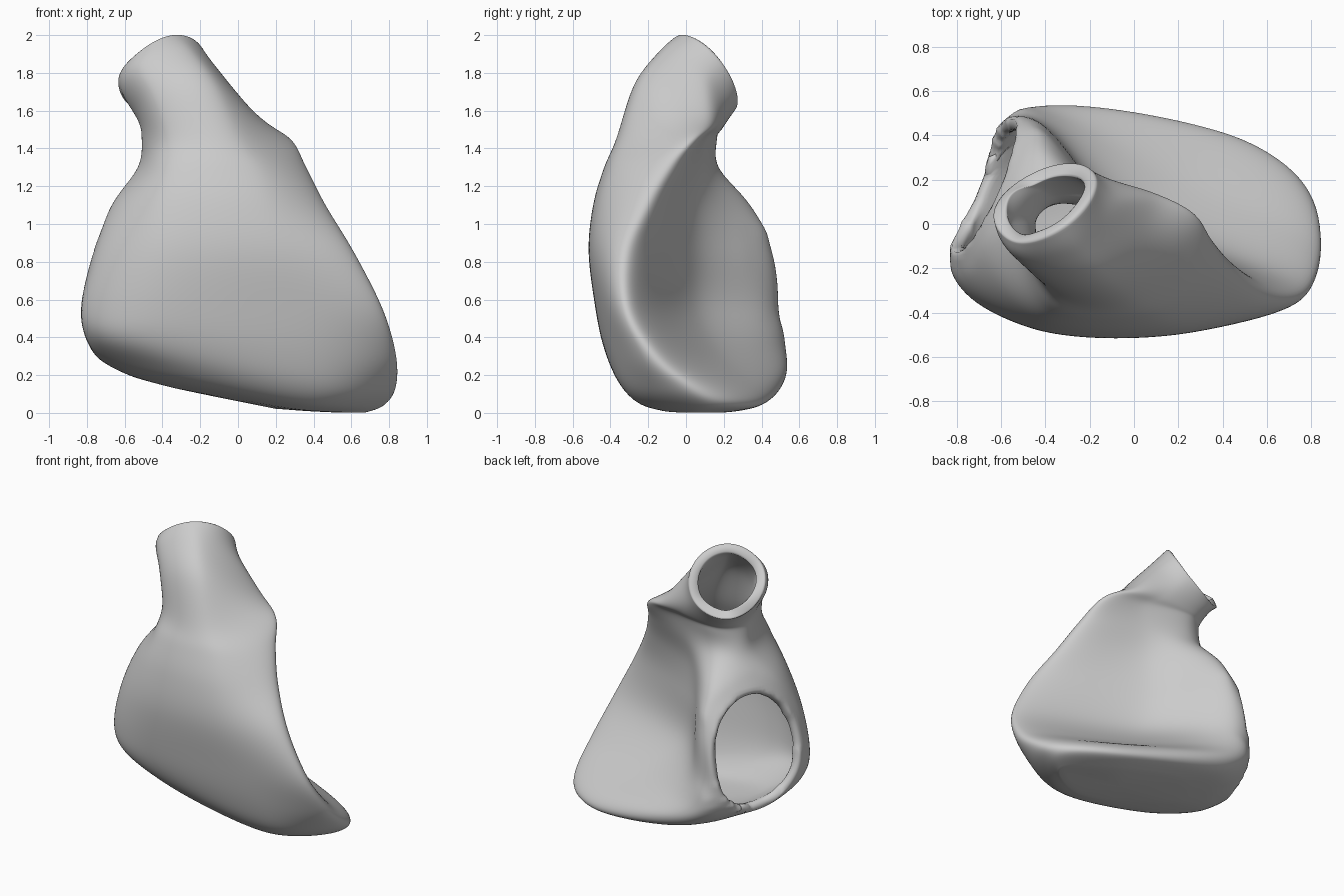
import bpy, bmesh, math
from mathutils import Vector

if "Cube" in bpy.data.objects:
    bpy.data.objects.remove(bpy.data.objects["Cube"])

# Body sections: z, then xy of left, front-left, front-right, ridge, septum, back
BODY = [
    (-.005, -.33,.05, 0,-.08, .35,-.13, .66,.05, .36,.28, -.1,.33),
    (0.035, -.60,.03, -.28,-.22, .42,-.24, .77,.11, .42,.40, -.3,.46),
    (0.13, -.75,-.03, -.36,-.33, .47,-.32, .835,.02, .42,.36, -.42,.52),
    (0.30, -.82,-.1, -.50,-.41, .43,-.39, .835,-.15, .2,.18, -.52,.52),
    (0.55, -.84,-.13, -.50,-.45, .35,-.45, .76,-.29, 0,.06, -.52,.5),
    (0.85, -.77,-.13, -.46,-.47, .23,-.495, .61,-.3, -.07,.06, -.49,.48),
    (1.10, -.67,-.08, -.42,-.44, .16,-.465, .46,-.2, -.06,.05, -.44,.34),
    (1.30, -.53,0, -.38,-.38, .1,-.40, .36,-.09, -.03,.08, -.37,.17),
    (1.45, -.51,0, -.37,-.31, 0,-.34, .28,.02, 0,.11, -.35,.16),
]
# Neck sections, tilting towards the upper opening
NECK = [
    [(-.53,0,1.55), (-.44,-.24,1.68), (-.12,-.24,1.74), (.09,.1,1.57), (-.1,.18,1.52), (-.4,.17,1.5)],
    [(-.61,0,1.69), (-.52,-.15,1.84), (-.25,-.11,1.92), (-.09,.11,1.78), (-.2,.24,1.63), (-.46,.2,1.56)],
    [(-.63,.03,1.77), (-.52,-.06,1.9), (-.33,0,1.99), (-.17,.2,1.86), (-.25,.275,1.69), (-.48,.2,1.62)],
]

def spline(a, b, c, d, t):
    return 0.5 * (2*b + (c - a)*t + (2*a - 5*b + 4*c - d)*t*t + (3*b - a - 3*c + d)*t**3)

def resample(pts, n, closed):
    k = len(pts)
    get = (lambda i: pts[i % k]) if closed else (lambda i: pts[max(0, min(k - 1, i))])
    out = [spline(get(i-1), get(i), get(i+1), get(i+2), j / n)
           for i in range(k if closed else k - 1) for j in range(n)]
    return out if closed else out + [pts[-1]]

def section(row):
    z, ring = row[0], []
    for x, y in zip(row[1::2], row[2::2]):
        d = 0.4 - x                                    # floor rises to the left
        lift = 0.09 * (d + math.sqrt(d*d + 0.02)) * max(0, 1 - z / 0.6)
        ring.append(Vector((x, y, z + lift)))
    return ring

rings = [section(r) for r in BODY] + [[Vector(p) for p in r] for r in NECK]
rings = [resample(r, 11, True) for r in rings]
# Round off the rim of the upper opening
mouth = Vector((-.4, .105, 1.8))
rings[-1] = [mouth + (p - mouth).normalized() * 0.25 for p in rings[-1]]
cols = [resample(list(c), 5, False) for c in zip(*rings)]

# Skin of the chamber with a closed floor
bm = bmesh.new()
grid = [[bm.verts.new(p) for p in c] for c in cols]
pole = bm.verts.new((0.2, 0.1, 0.02))
for a, b in zip(grid, grid[1:] + grid[:1]):
    bm.faces.new((pole, b[0], a[0]))
    for i in range(len(a) - 1):
        bm.faces.new((a[i], b[i], b[i+1], a[i+1]))

# Side opening: remove faces inside an ellipse and fit the border to a smooth loop
centre = Vector((-.68, .18, .67))
normal = Vector((-.91, .41, .2)).normalized()
u = Vector((.41, .91, 0)).normalized()
v = normal.cross(u)
v = v if v.z > 0 else -v
RU, RV = 0.33, 0.40

def polar(p):
    d = p - centre
    a, b = d.dot(u) / RU, d.dot(v) / RV
    return math.hypot(a, b), math.atan2(b, a), d.dot(normal)

def inside(f):
    r, _, h = polar(f.calc_center_median())
    return r < 1 and h > -0.15

hole = {f for f in bm.faces if inside(f)}
border = {w for f in hole for w in f.verts if any(g not in hole for g in w.link_faces)}
bmesh.ops.delete(bm, geom=list(hole), context='FACES')
loop = sorted(border, key=lambda w: polar(w.co)[1])
n = len(loop)
ang = [polar(w.co)[1] for w in loop]
height = [polar(w.co)[2] for w in loop]
for _ in range(20):
    height = [(height[i-1] + 2*height[i] + height[(i+1) % n]) / 4 for i in range(n)]
    wrap = [ang[-1] - math.tau] + ang + [ang[0] + math.tau]
    ang = [(wrap[i] + 2*wrap[i+1] + wrap[i+2]) / 4 for i in range(n)]
for w, t, h in zip(loop, ang, height):
    w.co = centre + u * RU * math.cos(t) + v * RV * math.sin(t) + normal * h

# Relax the skin around the opening
for _ in range(8):
    near = [w for w in bm.verts if w not in border and not w.is_boundary
            and polar(w.co)[0] < 1.25 and polar(w.co)[2] > -0.25]
    bmesh.ops.smooth_vert(bm, verts=near, factor=0.5, use_axis_x=True, use_axis_y=True, use_axis_z=True)
bmesh.ops.recalc_face_normals(bm, faces=bm.faces)
front = min(bm.faces, key=lambda f: f.calc_center_median().y)
if front.normal.y > 0:
    bmesh.ops.reverse_faces(bm, faces=bm.faces)

mesh = bpy.data.meshes.new("chamber_wall")
bm.to_mesh(mesh)
bm.free()
wall = bpy.data.objects.new("chamber_wall", mesh)
bpy.context.collection.objects.link(wall)
for p in mesh.polygons:
    p.use_smooth = True

# Wall thickness with rounded lips
solid = wall.modifiers.new("thickness", 'SOLIDIFY')
solid.thickness = 0.065
solid.offset = -1
sub = wall.modifiers.new("smooth", 'SUBSURF')
sub.levels = sub.render_levels = 1
